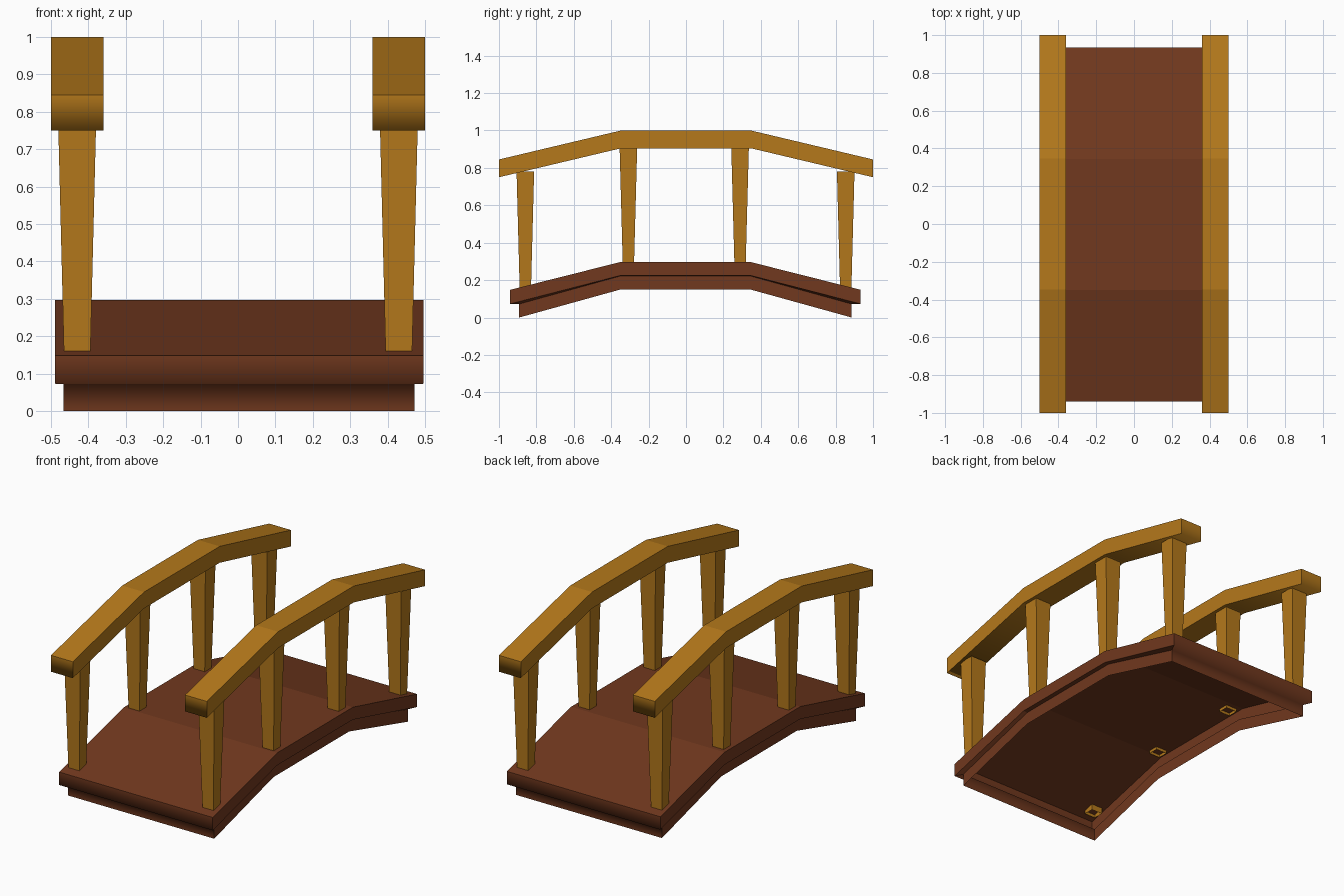
import bpy
import bmesh

if "Cube" in bpy.data.objects:
    bpy.data.objects.remove(bpy.data.objects["Cube"], do_unlink=True)


def material(name, rgb):
    mat = bpy.data.materials.new(name)
    mat.use_nodes = True
    mat.diffuse_color = (*rgb, 1)
    bsdf = mat.node_tree.nodes["Principled BSDF"]
    bsdf.inputs["Base Color"].default_value = (*rgb, 1)
    bsdf.inputs["Roughness"].default_value = 0.8
    return mat


dark_wood = material("dark brown wood", (0.165, 0.040, 0.013))
golden_wood = material("golden wood", (0.46, 0.19, 0.011))

BEND = 0.347     # where the ramps meet the flat middle


def finish(name, bm, mat):
    bmesh.ops.recalc_face_normals(bm, faces=bm.faces)
    mesh = bpy.data.meshes.new(name)
    bm.to_mesh(mesh)
    bm.free()
    mesh.materials.append(mat)
    obj = bpy.data.objects.new(name, mesh)
    bpy.context.collection.objects.link(obj)


def arch_loop(bm, x0, x1, half_len, end_z, mid_z, mid_y):
    """Outline of an arched strip: up one side and back down the other."""
    stations = [(-half_len, end_z), (-BEND, mid_z), (BEND, mid_z), (half_len, end_z)]
    side = [bm.verts.new((x0, mid_y + y, z)) for y, z in stations]
    other = [bm.verts.new((x1, mid_y + y, z)) for y, z in stations]
    return side + other[::-1]


def arch_shell(name, outlines, mat, mid_y, closed):
    """Stack arched outlines, bridge them, cap the top and maybe the bottom."""
    bm = bmesh.new()
    loops = [arch_loop(bm, *outline, mid_y) for outline in outlines]
    for a, b in zip(loops, loops[1:]):
        for i in range(8):
            j = (i + 1) % 8
            bm.faces.new((a[i], a[j], b[j], b[i]))
    for cap in (loops[0], loops[-1]) if closed else loops[:1]:
        for i in range(3):
            bm.faces.new((cap[i], cap[i + 1], cap[6 - i], cap[7 - i]))
    # Every edge is crisp except the lower ones across the two ends
    for face in bm.faces:
        face.smooth = True
    for edge in bm.edges:
        edge.smooth = False
    for loop in loops[1:]:
        for i, j in ((0, 7), (3, 4)):
            bm.edges.get((loop[i], loop[j])).smooth = True
    finish(name, bm, mat)


# Deck with a narrower skirt below, a hollow shell open underneath
arch_shell("deck", [
    (-0.489, 0.496, 0.937, 0.148, 0.297),
    (-0.489, 0.496, 0.937, 0.073, 0.225),
    (-0.466, 0.472, 0.889, 0.072, 0.222),
    (-0.466, 0.472, 0.889, 0.0, 0.150),
], dark_wood, -0.003, closed=False)


# Tapered post, open at the foot where it pokes through the deck
def post(name, x, y, foot_z, top_z, foot, top):
    bm = bmesh.new()
    corners = [(-1, -1), (1, -1), (1, 1), (-1, 1)]
    low = [bm.verts.new((x + sx * foot[0], y + sy * foot[1], foot_z)) for sx, sy in corners]
    high = [bm.verts.new((x + sx * top[0], y + sy * top[1], top_z)) for sx, sy in corners]
    for i in range(4):
        j = (i + 1) % 4
        bm.faces.new((low[i], low[j], high[j], high[i]))
    bm.faces.new(high)
    finish(name, bm, golden_wood)


for side, sign in (("right", -1), ("left", 1)):
    # Handrail following the arch of the deck
    inner, outer = sign * 0.36, sign * 0.5
    arch_shell(side + "_handrail", [
        (inner, outer, 1.0, 0.845, 1.0),
        (inner, outer, 1.0, 0.75, 0.905),
    ], golden_wood, 0, closed=True)

    for place, y, foot_z, top_z in (("front", -0.859, 0.142, 0.782),
                                    ("front_middle", -0.308, 0.28, 0.91),
                                    ("back_middle", 0.289, 0.28, 0.91),
                                    ("back", 0.854, 0.142, 0.782)):
        post(f"{side}_{place}_post", sign * 0.43, y, foot_z, top_z,
             (0.035, 0.03), (0.051, 0.047))
